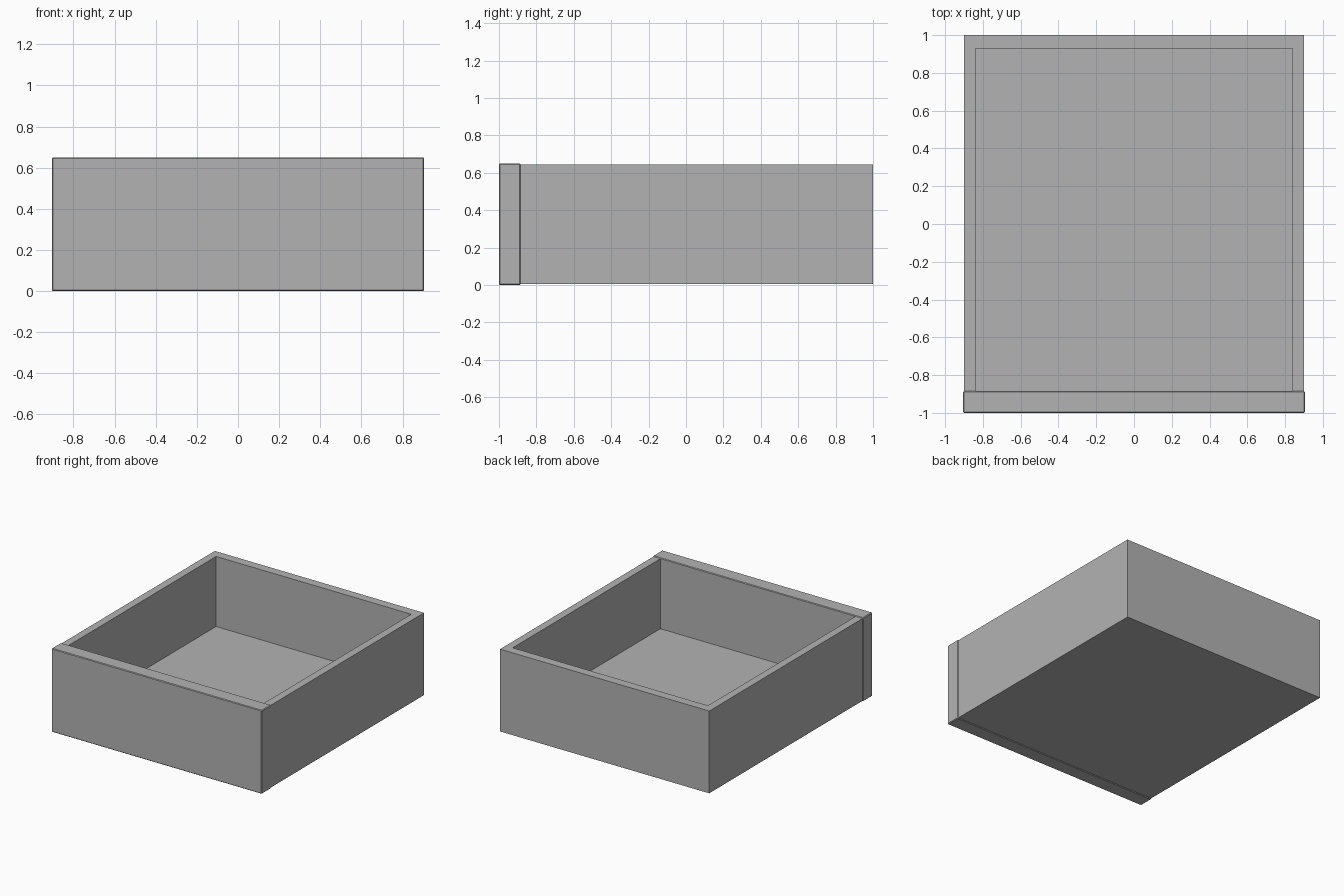
import bpy
import bmesh

cube = bpy.data.objects.get("Cube")
if cube:
    bpy.data.objects.remove(cube, do_unlink=True)

# Single flat grey
grey = bpy.data.materials.new("plain grey")
grey.use_nodes = True
colour = (0.45, 0.45, 0.45, 1)
grey.diffuse_color = colour
grey.node_tree.nodes["Principled BSDF"].inputs["Base Color"].default_value = colour


def board(name, low, high, bevel=0.0):
    """Box between two opposite corners, with an optional small edge chamfer."""
    bm = bmesh.new()
    bmesh.ops.create_cube(bm, size=1)
    for v in bm.verts:
        v.co = [high[i] if v.co[i] > 0 else low[i] for i in range(3)]
    mesh = bpy.data.meshes.new(name)
    bm.to_mesh(mesh)
    bm.free()
    mesh.materials.append(grey)
    obj = bpy.data.objects.new(name, mesh)
    bpy.context.collection.objects.link(obj)
    if bevel:
        mod = obj.modifiers.new("chamfer", "BEVEL")
        mod.width = bevel
        mod.segments = 1
    return obj


# Open tray: a solid block hollowed from above, closed by the front panel
joint = -0.885
tray = board("drawer_tray", (-0.9, joint, 0.005), (0.9, 1, 0.645))
cavity = board("cavity_cutter", (-0.84, joint - 0.1, 0.1), (0.84, 0.93, 1))
cavity.hide_render = True
cavity.hide_viewport = True
cut = tray.modifiers.new("hollow", "BOOLEAN")
cut.operation = "DIFFERENCE"
cut.solver = "EXACT"
cut.object = cavity

# Front panel, slightly proud of the tray on every side
board("front_panel", (-0.905, -1, 0), (0.905, joint, 0.65), bevel=0.005)
